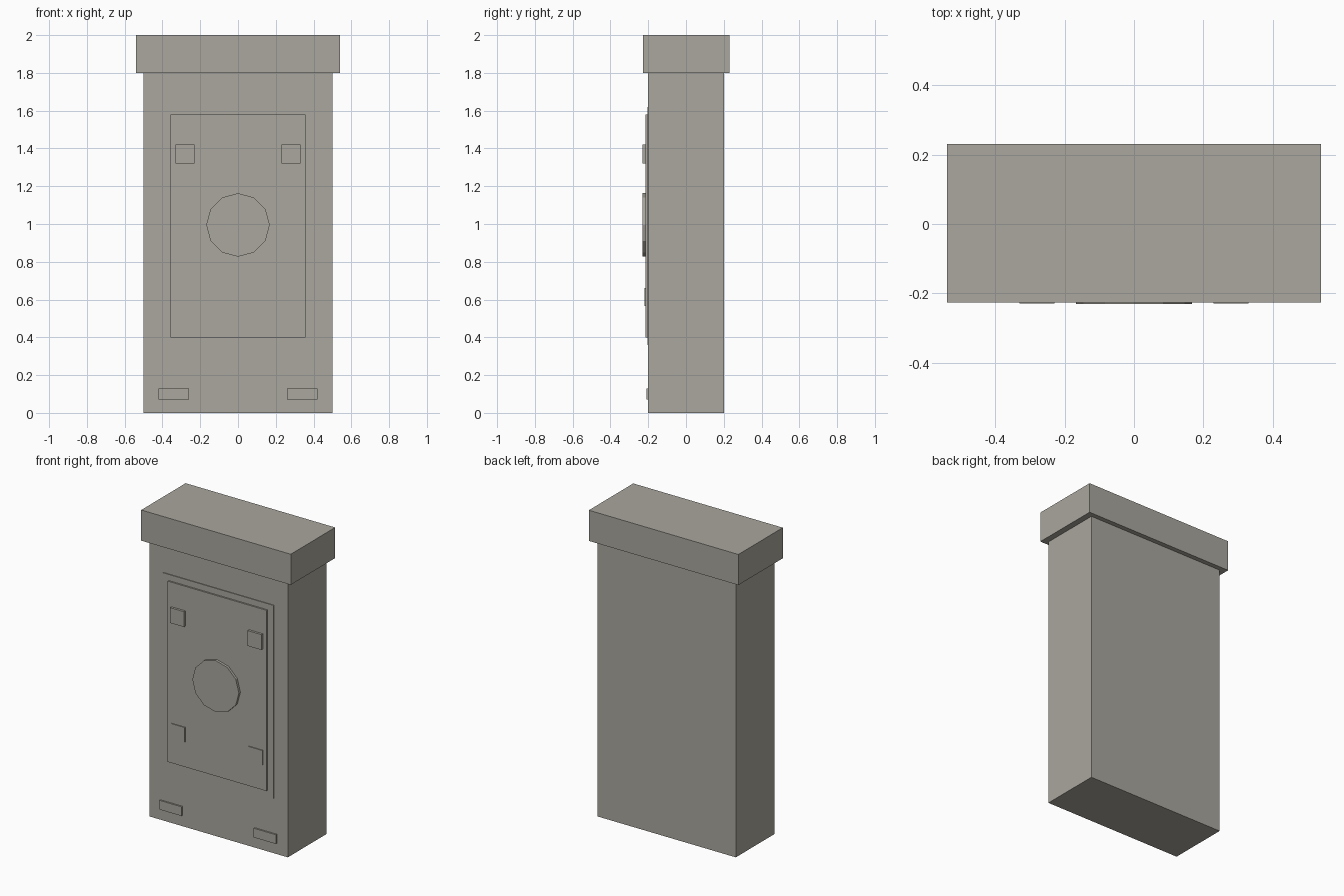
import bpy
from math import pi

cube = bpy.data.objects.get("Cube")
if cube:
    bpy.data.objects.remove(cube, do_unlink=True)

stone = bpy.data.materials.new("warm grey stone")
stone.use_nodes = True
colour = (0.40, 0.385, 0.34, 1)
stone.diffuse_color = colour
stone.node_tree.nodes["Principled BSDF"].inputs["Base Color"].default_value = colour


def finish(name):
    obj = bpy.context.object
    obj.name = name
    bpy.ops.object.transform_apply(location=False, rotation=True, scale=True)
    obj.data.materials.append(stone)
    return obj


def box(name, x, y, z):
    """Box spanning the given (low, high) range on each axis."""
    spans = (x, y, z)
    bpy.ops.mesh.primitive_cube_add(size=1, location=[(a + b) / 2 for a, b in spans])
    bpy.context.object.scale = [b - a for a, b in spans]
    return finish(name)


# Slab and overhanging cap
box("body", (-0.5, 0.5), (-0.2, 0.2), (0, 1.8))
box("cap", (-0.54, 0.54), (-0.227, 0.231), (1.8, 2))

# Stepped front panel
box("panel_border", (-0.4, 0.4), (-0.205, -0.19), (0.36, 1.62))
box("panel", (-0.357, 0.357), (-0.215, -0.19), (0.4, 1.58))

# Twelve-sided medallion
bpy.ops.mesh.primitive_cylinder_add(vertices=12, radius=0.168, depth=0.031,
                                    location=(0, -0.2155, 0.995), rotation=(pi / 2, 0, 0))
finish("medallion")

# Studs and feet plates, one on each side
for side, sign in (("left", 1), ("right", -1)):
    def span(a, b):
        return tuple(sorted((sign * a, sign * b)))

    box(side + "_upper_stud", span(0.23, 0.33), (-0.23, -0.2), (1.32, 1.42))
    box(side + "_lower_stud", span(0.23, 0.33), (-0.221, -0.2), (0.565, 0.66))
    box(side + "_base_plate", span(0.26, 0.42), (-0.21, -0.19), (0.07, 0.13))
